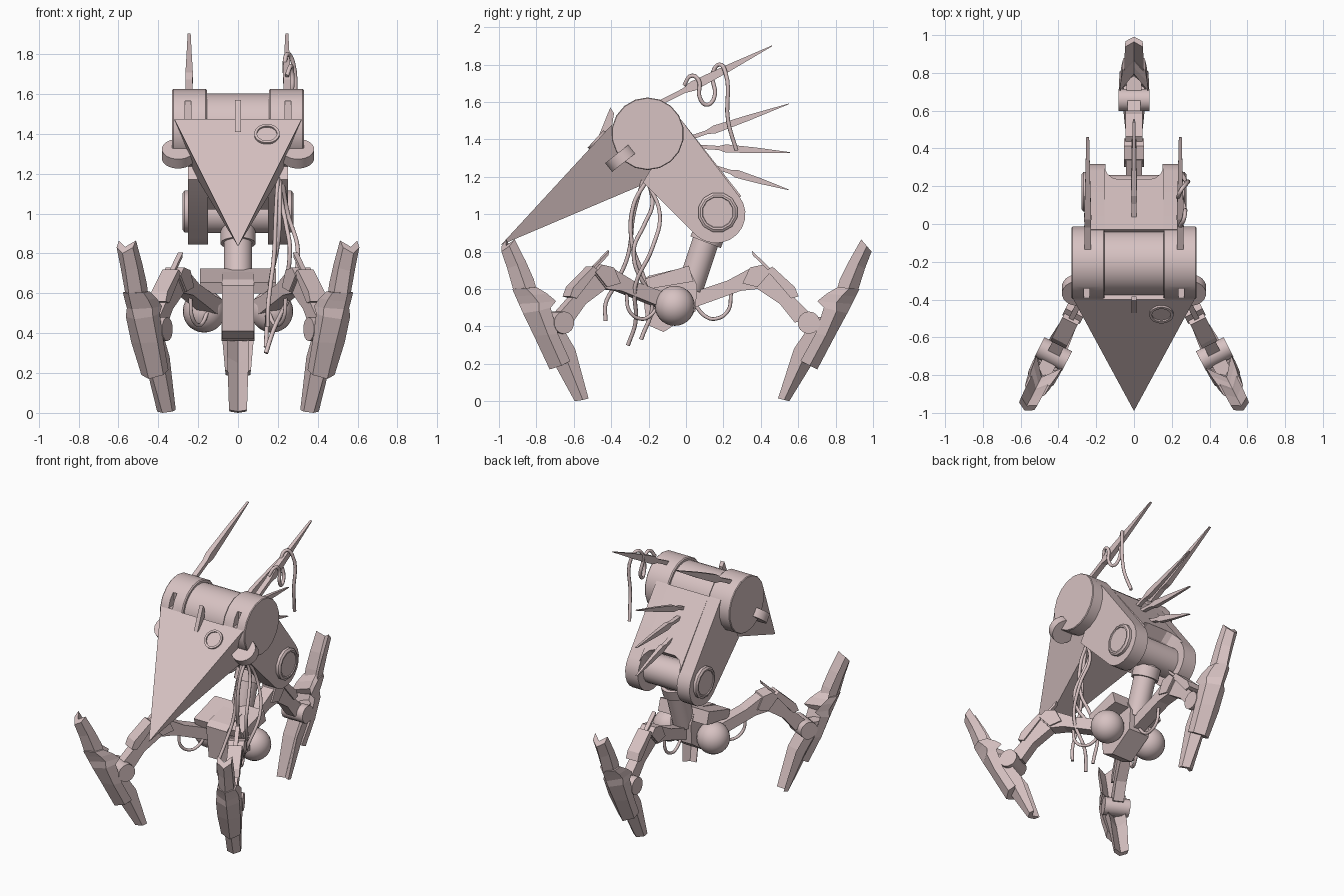
import bpy, bmesh, math
from mathutils import Vector, Matrix

if "Cube" in bpy.data.objects:
    bpy.data.objects.remove(bpy.data.objects["Cube"])

mat = bpy.data.materials.new("dusty_pink")
mat.diffuse_color = (0.68, 0.54, 0.54, 1)
mat.use_nodes = True
mat.node_tree.nodes["Principled BSDF"].inputs["Base Color"].default_value = mat.diffuse_color
I = Matrix.Identity(4)


def finish(name, bm, M=I, smooth=0):
    bmesh.ops.recalc_face_normals(bm, faces=bm.faces[:])
    me = bpy.data.meshes.new(name)
    bm.to_mesh(me)
    bm.free()
    ob = bpy.data.objects.new(name, me)
    bpy.context.collection.objects.link(ob)
    ob.matrix_world = M
    me.materials.append(mat)
    if smooth:
        bpy.ops.object.select_all(action='DESELECT')
        ob.select_set(True)
        bpy.context.view_layer.objects.active = ob
        bpy.ops.object.shade_smooth_by_angle(angle=math.radians(smooth))
    return ob


def loft(name, sections, M=I, smooth=0):
    """Skin closed rings of equal size and cap the ends."""
    bm = bmesh.new()
    rings = [[bm.verts.new(p) for p in s] for s in sections]
    for a, b in zip(rings, rings[1:]):
        for i in range(len(a)):
            j = (i + 1) % len(a)
            bm.faces.new((a[i], a[j], b[j], b[i]))
    bm.faces.new(rings[0])
    bm.faces.new(rings[-1])
    return finish(name, bm, M, smooth)


def prism(name, profile, x0, x1, M=I, smooth=0):
    return loft(name, [[(x, y, z) for y, z in profile] for x in (x0, x1)], M, smooth)


def lathe(name, p0, p1, steps, n=20, M=I):
    """Round part along p0-p1; steps are (fraction, radius)."""
    p0, p1 = Vector(p0), Vector(p1)
    q = (p1 - p0).to_track_quat('Z', 'Y')
    secs = []
    for t, r in steps:
        c = p0.lerp(p1, t)
        secs.append([c + q @ Vector((r * math.cos(2 * math.pi * (i + .5) / n),
                                     r * math.sin(2 * math.pi * (i + .5) / n), 0))
                     for i in range(n)])
    return loft(name, secs, M, 35)


def cyl(name, p0, p1, r, n=20, M=I):
    return lathe(name, p0, p1, [(0, r), (1, r)], n, M)


def ball(name, c, r):
    bm = bmesh.new()
    bmesh.ops.create_uvsphere(bm, u_segments=24, v_segments=14, radius=r)
    return finish(name, bm, Matrix.Translation(c), 35)


def cable(name, pts, r=0.011, M=I):
    cu = bpy.data.curves.new(name, 'CURVE')
    cu.dimensions = '3D'
    cu.bevel_depth, cu.bevel_resolution, cu.resolution_u = r, 2, 6
    cu.use_fill_caps = True
    sp = cu.splines.new('BEZIER')
    sp.bezier_points.add(len(pts) - 1)
    for b, p in zip(sp.bezier_points, pts):
        b.co = p
        b.handle_left_type = b.handle_right_type = 'AUTO'
    ob = bpy.data.objects.new(name, cu)
    ob.matrix_world = M
    bpy.context.collection.objects.link(ob)
    cu.materials.append(mat)


def folded_plate(name, stations, M):
    """V-shaped plate: ridge on the outside, two wings on the inside."""
    secs = []
    for (yi, zi), (yo, zo), w in stations:
        a, b = Vector((0, yi, zi)), Vector((0, yo, zo))
        side = Vector((w, 0, 0))
        k = a.lerp(b, .55)
        secs.append([a - side, k - side * .95, b, k + side * .95, a + side, a.lerp(b, .5)])
    loft(name, secs, M)


def spike(name, x, a, b, size=1.0):
    """Flat blade antenna: thin stalk, flared base, long taper."""
    a, b = Vector((x, *a)), Vector((x, *b))
    up = (b - a).cross(Vector((1, 0, 0))).normalized()
    secs = []
    for t, h, w in ((0, .012, .016), (.2, .012, .016), (.28, .024, .017), (.6, .017, .012), (1, .002, .007)):
        c, s = a.lerp(b, t), Vector((w * size, 0, 0))
        secs.append([c + up * h * size + s, c - up * h * size + s, c - up * h * size - s, c + up * h * size - s])
    loft(name, secs)


# Head drum: two outer caps with slots and a slimmer middle
HY, HZ = -0.205, 1.43
cyl("drum_middle", (-.17, HY, HZ), (.17, HY, HZ), .172, 32)
for s in (-1, 1):
    cap = lathe("drum_cap", (s * .155, HY, HZ), (s * .33, HY, HZ),
                [(0, .188), (.04, .194), (.97, .194), (1, .19)], 18)
    bm = bmesh.new()
    bmesh.ops.create_cube(bm, size=1, matrix=Matrix.Translation((s * .25, -.39, 1.52)) @ Matrix.Diagonal((.03, .12, .09, 1)))
    cutter = finish("slot_cutter", bm)
    cutter.hide_render = True
    cutter.hide_viewport = True
    m = cap.modifiers.new("slot", 'BOOLEAN')
    m.operation, m.object, m.solver = 'DIFFERENCE', cutter, 'EXACT'
    # Tilted round ears beside the beak
    c, ax = Vector((s * .30, -.35, 1.30)), Vector((0, -.62, .78)) * .03
    cyl("ear_disc", c - ax, c + ax, .082, 20)

# Beak: tapering shell from the drum to a pointed tip
bm = bmesh.new()
tip = bm.verts.new((0, -.99, .835))
base = [bm.verts.new(p) for p in ((-.32, -.40, 1.475), (.32, -.40, 1.475), (.22, -.13, 1.20), (-.22, -.13, 1.20))]
for i in range(4):
    bm.faces.new((base[i], base[(i + 1) % 4], tip))
bm.faces.new(base)
finish("beak", bm)
prism("beak_crest", [(-.47, 1.41), (-.405, 1.57), (-.385, 1.54), (-.40, 1.44)], -.014, .014)

# Eye: ring and lens lying on the top face of the beak
n = Vector((0, -.738, .675))
eye = Vector((.145, -.473, 1.393))
lathe("eye_ring", eye - n * .01, eye + n * .014, [(0, .064), (1, .064), (1, .05), (.6, .05)], 20)

# Torso: two rounded cheeks joined by a web with a curved notch
arc = [(.16 + .158 * math.cos(math.radians(a)), 1.0 + .155 * math.sin(math.radians(a)))
       for a in range(40, -131, -17)]
for s in (-1, 1):
    prism("torso_cheek", [(-.03, 1.51)] + arc + [(-.23, 1.17)], s * .15, s * .25, smooth=35)
    lathe("hub", (s * .24, .17, 1.01), (s * .278, .17, 1.01), [(0, .108), (.75, .108), (1, .095), (1, .085), (.85, .082)], 12)
web = []
for x, e in ((-.155, .295), (-.14, .265), (-.115, .245), (-.08, .235), (.08, .235), (.115, .245), (.14, .265), (.155, .295)):
    web.append([(x, y, z) for y, z in ((-.03, 1.51), (e, 1.51 - (e + .03) * 1.27), (e - .06, 1.46 - (e + .03) * 1.27),
                                       (-.05, 1.02), (-.23, 1.17))])
loft("torso_web", web)

# Waist axle and post
cyl("waist_axle", (-.16, .16, 1.0), (.16, .16, 1.0), .10)
cyl("waist_post", (.0, .15, .99), (0, .02, .60), .072)
cyl("waist_collar", (0, .132, .92), (0, .105, .85), .088)

# Hip block with side wings and ball joints
prism("hip_block", [(-.24, .64), (-.21, .41), (-.12, .37), (.05, .48), (.06, .62), (.01, .72), (-.2, .67)], -.08, .08)
prism("hip_wings", [(-.22, .655), (-.2, .60), (.04, .64), (.015, .725)], -.19, .19)
cyl("hip_axle", (-.17, -.06, .51), (.17, -.06, .51), .05)
for s in (-1, 1):
    ball("hip_ball", (s * .17, -.06, .51), .107)

# Three identical legs
for pos, ang in (((0, .002, 0), 0), ((.13, -.105, 0), -153), ((-.13, -.105, 0), 153)):
    M = Matrix.Translation(pos) @ Matrix.Rotation(math.radians(ang), 4, 'Z')
    prism("thigh", [(-.03, .49), (.04, .50), (.29, .59), (.38, .60), (.45, .68), (.41, .725), (.34, .71),
                    (.22, .645), (.04, .585), (-.03, .57)], -.042, .042, M)
    prism("knee_plate", [(.30, .63), (.38, .61), (.45, .69), (.41, .73), (.34, .715)], -.052, .052, M)
    prism("calf", [(.38, .60), (.50, .52), (.58, .42), (.68, .45), (.57, .56), (.45, .69)], -.034, .034, M)
    prism("calf_cover", [(.43, .70), (.56, .55), (.60, .56), (.58, .61), (.46, .72)], -.045, .045, M)
    prism("knee_blade", [(.35, .805), (.355, .78), (.565, .575), (.59, .58), (.46, .70)], -.014, .014, M)
    cyl("ankle", (-.082, .655, .42), (.082, .655, .42), .06, 14, M)
    prism("ankle_mount", [(.64, .45), (.64, .38), (.76, .36), (.80, .45)], -.04, .04, M)
    folded_plate("shin_upper", [((.935, .865), (.99, .80), .048), ((.87, .75), (.955, .71), .05),
                                ((.82, .65), (.92, .60), .05), ((.80, .58), (.90, .56), .05)], M)
    folded_plate("shin_guard", [((.81, .61), (.925, .60), .06), ((.75, .575), (.905, .56), .07),
                                ((.70, .535), (.885, .52), .075), ((.735, .50), (.86, .47), .08),
                                ((.69, .36), (.795, .35), .078), ((.61, .215), (.70, .17), .065)], M)
    folded_plate("foot_blade", [((.67, .42), (.78, .38), .058), ((.575, .28), (.685, .22), .054),
                                ((.49, .015), (.55, .0), .045)], M)
    cable("leg_cable", [(0, .05, .51), (0, .10, .455), (0, .15, .44), (0, .22, .48), (0, .24, .58)], .010, M)

# Antennae and back spines
for s in (-1, 1):
    spike("antenna", s * .245, (-.13, 1.60), (.46, 1.90), 1.1)
for a, b in (((.0, 1.40), (.55, 1.59)), ((.08, 1.36), (.555, 1.33)), ((.16, 1.25), (.55, 1.13))):
    spike("back_spine", 0, a, b, .9)

# Cable draped over the right antenna
cable("antenna_cable", [(.245, -.01, 1.69), (.265, .03, 1.74), (.27, .065, 1.72), (.27, .075, 1.62), (.26, .11, 1.585),
                        (.25, .15, 1.62), (.235, .145, 1.76), (.25, .18, 1.80), (.275, .21, 1.76),
                        (.275, .225, 1.5), (.25, .27, 1.34)])

# Cables hanging below the head
cable("hanging_cable", [(.21, -.21, 1.18), (.21, -.28, 1.05), (.20, -.29, .85), (.17, -.24, .70), (.15, -.18, .52), (.14, -.24, .33)])
cable("hanging_cable", [(.22, -.21, 1.18), (.25, -.14, 1.0), (.30, -.18, .82), (.27, -.27, .62), (.18, -.27, .42), (.14, -.31, .30)])
cable("hanging_cable", [(.20, -.23, 1.18), (.19, -.28, 1.0), (.18, -.31, .78), (.16, -.38, .62), (.15, -.43, .52), (.15, -.43, .43)])
cable("hanging_cable", [(.20, -.20, 1.18), (.22, -.18, 1.05), (.24, -.22, .95), (.26, -.28, .80), (.22, -.22, .62), (.15, -.15, .55)])
